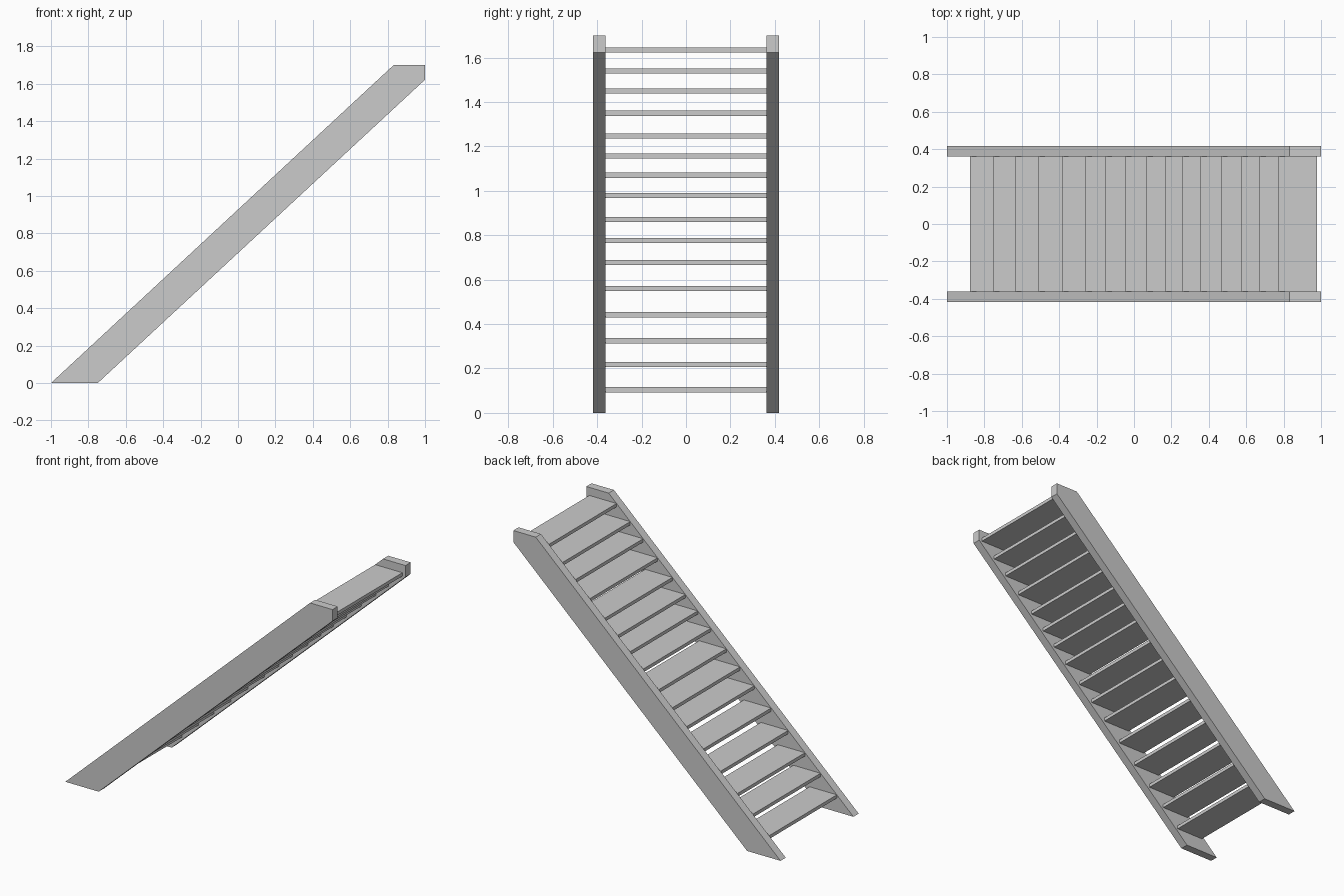
import bpy, bmesh

if "Cube" in bpy.data.objects:
    bpy.data.objects.remove(bpy.data.objects["Cube"])

def make_prism(name, profile, y0, y1):
    """Extrude an (x, z) profile along y."""
    bm = bmesh.new()
    face = bm.faces.new([bm.verts.new((x, y0, z)) for x, z in profile])
    ext = bmesh.ops.extrude_face_region(bm, geom=[face])
    moved = [v for v in ext["geom"] if isinstance(v, bmesh.types.BMVert)]
    bmesh.ops.translate(bm, verts=moved, vec=(0, y1 - y0, 0))
    bmesh.ops.recalc_face_normals(bm, faces=bm.faces)
    mesh = bpy.data.meshes.new(name)
    bm.to_mesh(mesh)
    bm.free()
    obj = bpy.data.objects.new(name, mesh)
    bpy.context.collection.objects.link(obj)
    return obj

INNER, OUTER = 0.362, 0.418
THICK, DEPTH = 0.023, 0.204

# Sloped side stringers
stringer = [(-1, 0), (-0.75, 0), (1, 1.622), (1, 1.7), (0.832, 1.7)]
make_prism("stringer_front", stringer, -OUTER, -INNER)
make_prism("stringer_back", stringer, INNER, OUTER)

# Treads, unevenly spaced, with their nosing on the stringers' upper edge
heights = [0.104, 0.217, 0.325, 0.442, 0.56, 0.677, 0.776, 0.871,
           0.979, 1.07, 1.156, 1.246, 1.349, 1.449, 1.539, 1.634]
for i, z in enumerate(heights, 1):
    lo, hi = z - THICK / 2, z + THICK / 2
    x = -1 + hi * 1.832 / 1.7
    make_prism(f"tread_{i:02d}",
               [(x, lo), (x + DEPTH, lo), (x + DEPTH, hi), (x, hi)],
               -INNER, INNER)
